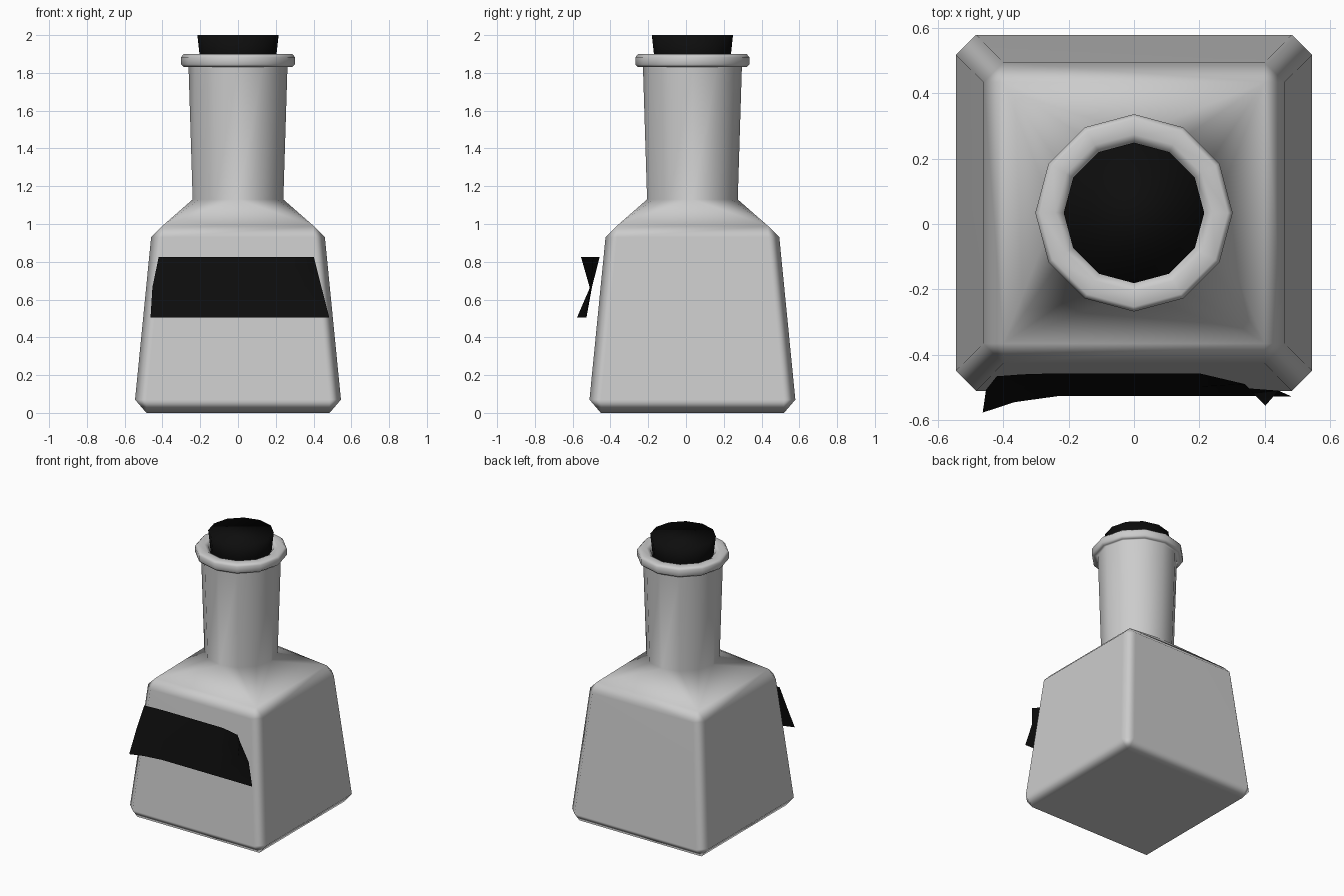
import bpy, bmesh
from math import sin, cos, pi

if "Cube" in bpy.data.objects:
    bpy.data.objects.remove(bpy.data.objects["Cube"])

CY = 0.034   # bottle axis sits slightly behind the origin
SIDES = 12


def circle(r, z):
    return [(r * cos(2 * pi * i / SIDES), r * sin(2 * pi * i / SIDES), z) for i in range(SIDES)]


def square(h, z):
    return [(sx * h, sy * h, z) for sx in (-1, 1) for sy in (-1, 1)]


def chamfered(h, c, z):
    pts = []
    for sx in (-1, 1):
        for sy in (-1, 1):
            pts += [(sx * h, sy * (h - c), z), (sx * (h - c), sy * h, z)]
    return pts


def loft(bm, ring, profile):
    """Continue a ring of verts through (radius, z) steps about the axis."""
    for r, z in profile:
        new = []
        for v in ring:
            d = v.co.xy.normalized() * r
            new.append(bm.verts.new((d.x, d.y, z)))
        for i in range(len(ring)):
            j = (i + 1) % len(ring)
            bm.faces.new((ring[i], ring[j], new[j], new[i]))
        ring = new
    return ring


def finish(bm, name, y=0.0, color=None, recalc=True):
    if recalc:
        bmesh.ops.recalc_face_normals(bm, faces=bm.faces[:])
    bmesh.ops.translate(bm, verts=bm.verts[:], vec=(0, y, 0))
    for f in bm.faces:
        f.smooth = True
    me = bpy.data.meshes.new(name)
    bm.to_mesh(me)
    bm.free()
    ob = bpy.data.objects.new(name, me)
    bpy.context.collection.objects.link(ob)
    if color:
        mat = bpy.data.materials.new(name + "_colour")
        mat.diffuse_color = color
        mat.use_nodes = True
        mat.node_tree.nodes["Principled BSDF"].inputs["Base Color"].default_value = mat.diffuse_color
        me.materials.append(mat)
    return ob


BLACK = (0.004, 0.004, 0.004, 1)

# Bottle: tapered square body with bevelled edges, shoulder, then neck and lip
bm = bmesh.new()
for p in (square(0.485, 0) + chamfered(0.545, 0.062, 0.07) + chamfered(0.46, 0.06, 0.93)
          + square(0.40, 0.99) + circle(0.24, 1.13)):
    bm.verts.new(p)
bmesh.ops.convex_hull(bm, input=bm.verts[:])
bmesh.ops.dissolve_limit(bm, angle_limit=0.02, verts=bm.verts[:], edges=bm.edges[:])
cap = max(bm.faces, key=lambda f: f.calc_center_median().z)
rim = list(cap.verts)
bm.faces.remove(cap)
loft(bm, rim, [(0.262, 1.835), (0.287, 1.83), (0.302, 1.845), (0.302, 1.883), (0.287, 1.9),
               (0.24, 1.9), (0.215, 1.885), (0.205, 1.84), (0.195, 1.7)])
bottle = finish(bm, "bottle", CY)
wn = bottle.modifiers.new("even_shading", 'WEIGHTED_NORMAL')
wn.weight = 90

# Stopper: tapered plug in the mouth
bm = bmesh.new()
ring = [bm.verts.new(p) for p in circle(0.18, 1.65)]
bm.faces.new(ring)
bm.faces.new(loft(bm, ring, [(0.204, 1.9), (0.215, 2.0)]))
finish(bm, "stopper", CY, BLACK)

# Label: loose paper strip with two peeling corners, rows of (x, y)
rows = [
    (0.505, [(-0.463, -0.577), (-0.365, -0.545), (-0.235, -0.527), (0.2, -0.527), (0.37, -0.527), (0.483, -0.528)]),
    (0.665, [(-0.453, -0.508), (-0.355, -0.505), (-0.24, -0.498), (0.2, -0.498), (0.35, -0.503), (0.442, -0.51)]),
    (0.825, [(-0.42, -0.466), (-0.34, -0.46), (-0.24, -0.457), (0.2, -0.457), (0.34, -0.49), (0.402, -0.556)]),
]
bm = bmesh.new()
grid = [[bm.verts.new((x, y, z)) for x, y in pts] for z, pts in rows]
for a, b in zip(grid, grid[1:]):
    for i in range(len(a) - 1):
        bm.faces.new((a[i], a[i + 1], b[i + 1], b[i]))
finish(bm, "label", 0, BLACK, recalc=False)
